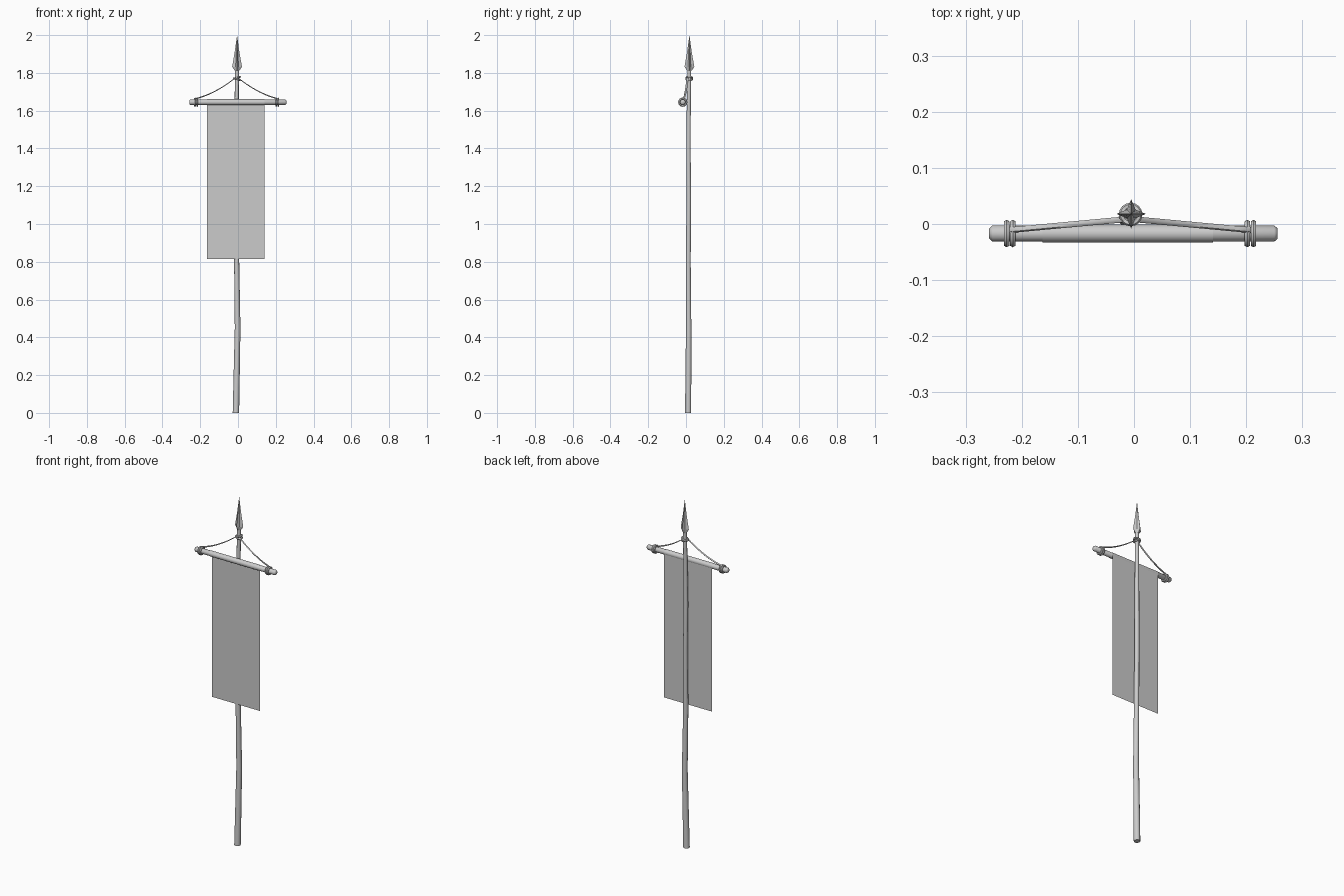
import bpy, bmesh, math
from mathutils import Vector

cube = bpy.data.objects.get("Cube")
if cube:
    bpy.data.objects.remove(cube, do_unlink=True)

grey = bpy.data.materials.new("plain grey")
grey.use_nodes = True
COLOUR = (0.6, 0.6, 0.6, 1)
grey.diffuse_color = COLOUR
grey.node_tree.nodes["Principled BSDF"].inputs["Base Color"].default_value = COLOUR

MID = -0.007          # x of the pole axis
POLE_Y = 0.015
BAR_Y, BAR_Z = -0.017, 1.645


def finish(name, bm, smooth=True):
    bmesh.ops.recalc_face_normals(bm, faces=bm.faces)
    mesh = bpy.data.meshes.new(name)
    bm.to_mesh(mesh)
    bm.free()
    mesh.materials.append(grey)
    obj = bpy.data.objects.new(name, mesh)
    bpy.context.collection.objects.link(obj)
    if smooth:
        bpy.ops.object.select_all(action="DESELECT")
        obj.select_set(True)
        bpy.context.view_layer.objects.active = obj
        bpy.ops.object.shade_smooth_by_angle(angle=math.radians(50))
    return obj


def tube(name, points, radii, sides, u, v, caps=True):
    """Rings of vertices in the u-v plane, skinned along the points."""
    bm = bmesh.new()
    u, v = Vector(u), Vector(v)
    rings = []
    for p, r in zip(points, radii):
        angles = [math.tau * i / sides for i in range(sides)]
        rings.append([bm.verts.new(Vector(p) + r * (u * math.cos(a) + v * math.sin(a)))
                      for a in angles])
    for a, b in zip(rings, rings[1:]):
        for i in range(sides):
            j = (i + 1) % sides
            bm.faces.new((a[i], a[j], b[j], b[i]))
    if caps:
        bm.faces.new(rings[0])
        bm.faces.new(rings[-1])
    return finish(name, bm)


def ring(name, centre, major, minor, u, v, tilt=0.0):
    """A rope loop lying in the u-v plane, optionally tilted along its axis."""
    bm = bmesh.new()
    u, v, c = Vector(u), Vector(v), Vector(centre)
    axis = u.cross(v)
    loops = []
    for i in range(16):
        a = math.tau * i / 16
        out = u * math.cos(a) + v * math.sin(a)
        base = c + out * major + axis * tilt * math.cos(a)
        loops.append([bm.verts.new(base + minor * (out * math.cos(b) + axis * math.sin(b)))
                      for b in [math.tau * k / 6 for k in range(6)]])
    for i in range(16):
        p, q = loops[i], loops[(i + 1) % 16]
        for k in range(6):
            m = (k + 1) % 6
            bm.faces.new((p[k], q[k], q[m], p[m]))
    return finish(name, bm)


X, Y, Z = (1, 0, 0), (0, 1, 0), (0, 0, 1)

# Slightly crooked wooden pole
tube("pole",
     [(-0.011, 0.011, 0), (-0.006, 0.013, 0.25), (-0.002, 0.014, 0.45), (-0.007, 0.012, 0.8),
      (-0.007, 0.015, 1.15), (-0.009, 0.013, 1.4), (MID, POLE_Y, 1.65), (-0.005, 0.018, 1.84)],
     [0.017, 0.016, 0.015, 0.0135, 0.0125, 0.012, 0.011, 0.010], 10, X, Y)

# Crossbar with chamfered ends
tube("crossbar", [(x, BAR_Y, BAR_Z) for x in (-0.258, -0.252, 0.25, 0.256)],
     [0.009, 0.0145, 0.0145, 0.009], 12, Y, Z)

# Cloth sleeve around the bar and the hanging sheet
LEFT, RIGHT = 0.141, -0.163
tube("banner_sleeve", [(RIGHT, BAR_Y, BAR_Z), (LEFT, BAR_Y, BAR_Z)],
     [0.0158, 0.0158], 16, Y, Z, caps=False)
bm = bmesh.new()
sheet_y = -0.003
bm.faces.new([bm.verts.new(p) for p in ((RIGHT, sheet_y, 0.815), (LEFT, sheet_y, 0.815),
                                        (LEFT, sheet_y, BAR_Z), (RIGHT, sheet_y, BAR_Z))])
finish("banner_sheet", bm, smooth=False)

# Ropes, bar lashings and pole lashing
for side, s in (("left", 1), ("right", -1)):
    path = []
    for i in range(11):
        t = i / 10
        path.append((MID + s * (0.012 + 0.203 * t), 0.008 - 0.019 * t,
                     1.770 - 0.160 * t + 0.054 * t * t))
    tube(side + "_rope", path, [0.0052] * len(path), 6, Y, (-s * 0.45, 0, 0.9))
    for n, dx in (("inner", -0.0055), ("outer", 0.0055)):
        ring(f"{side}_{n}_lashing", (MID + s * (0.2145 + dx), BAR_Y, BAR_Z),
             0.019, 0.0055, Y, Z)
for n, z, tilt in (("upper", 1.774, 0.005), ("lower", 1.767, -0.005)):
    ring(n + "_pole_lashing", (-0.006, 0.017, z), 0.0155, 0.0055, X, Y, tilt)

# Four-bladed spear point with a star cross-section
bm = bmesh.new()
centre = Vector((-0.005, 0.018, 0))
levels = []
for z, outer, inner in ((1.812, 0.012, 0.010), (1.832, 0.026, 0.011), (1.91, 0.0125, 0.006)):
    levels.append([bm.verts.new(centre + Vector((math.cos(i * math.pi / 4) * r,
                                                 math.sin(i * math.pi / 4) * r, z)))
                   for i in range(8) for r in [inner if i % 2 else outer]])
for a, b in zip(levels, levels[1:]):
    for i in range(8):
        j = (i + 1) % 8
        bm.faces.new((a[i], a[j], b[j], b[i]))
tip = bm.verts.new(centre + Vector((0, 0, 2)))
for i in range(8):
    bm.faces.new((levels[-1][i], levels[-1][(i + 1) % 8], tip))
bm.faces.new(levels[0])
finish("spear_point", bm, smooth=False)
